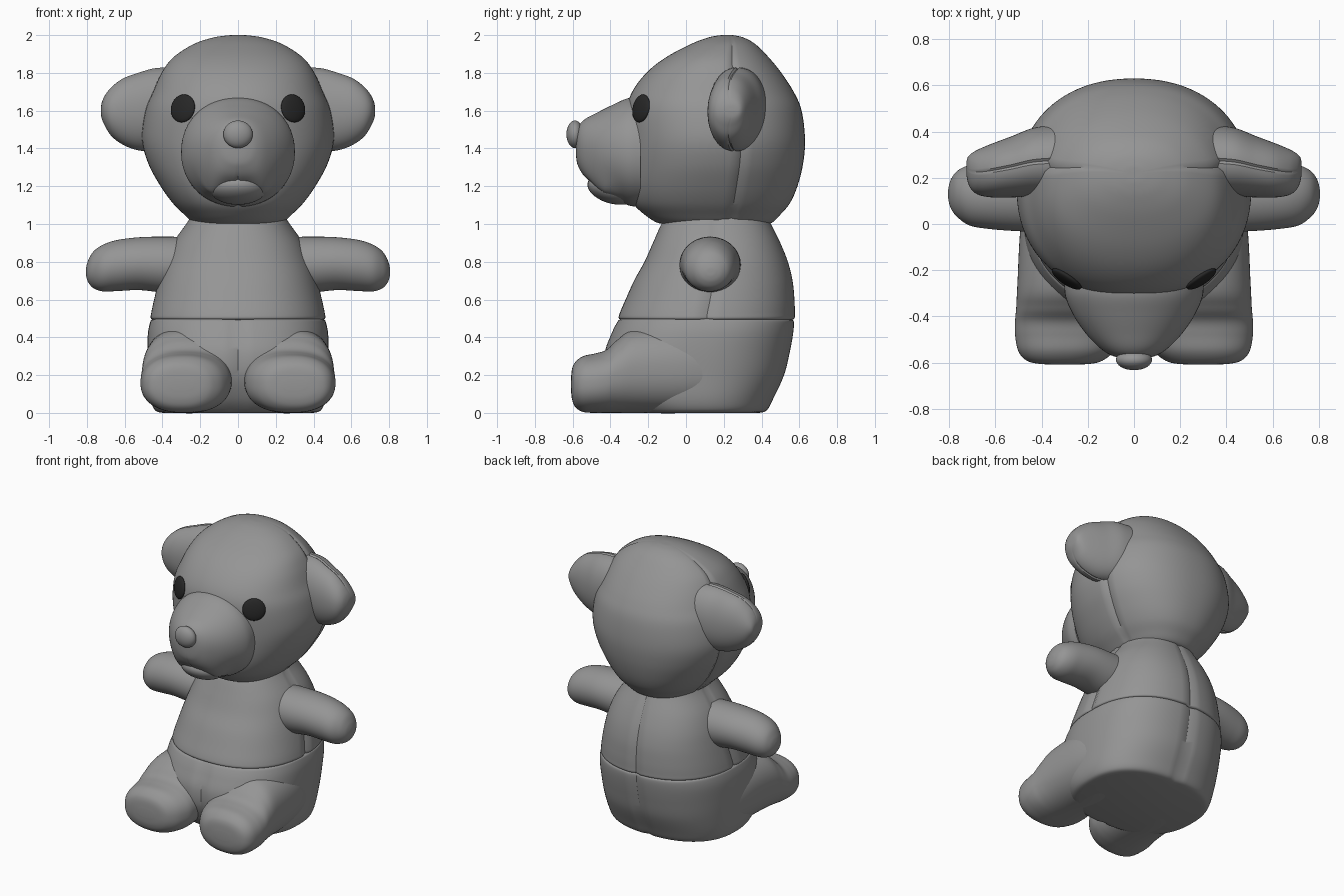
import bpy, bmesh, math
from mathutils import Vector
from mathutils.bvhtree import BVHTree

SEG, STEPS = 96, 6
AXES = {'X': lambda t, u, v: (t, u, v),
        'Y': lambda t, u, v: (u, t, v),
        'Z': lambda t, u, v: (u, v, t)}


def material(name, value):
    mat = bpy.data.materials.new(name)
    mat.diffuse_color = (value, value, value, 1)
    return mat


plush, dark = material("plush_grey", .3), material("dark_eye", .02)


def spline(rows):
    """Catmull-Rom resampling of section rows."""
    out, last = [], len(rows) - 1
    for i in range(last):
        a, b, c, d = (rows[max(0, min(last, i + k))] for k in (-1, 0, 1, 2))
        for s in range(STEPS):
            t = s / STEPS
            out.append([0.5 * (2 * q + (r - p) * t + (2 * p - 5 * q + 4 * r - w) * t * t
                               + (3 * q - p - 3 * r + w) * t ** 3)
                        for p, q, r, w in zip(a, b, c, d)])
    return out + [list(rows[-1])]


def power(x, e):
    return math.copysign(abs(x) ** e, x)


def loft(name, axis, rows, n=2.2, seams=(), mirror=False):
    """Skin superellipse sections (t, u0, u1, v0, v1); seams are stitched grooves at angles."""
    bm, rings = bmesh.new(), []
    grooves = {round(a / 360 * SEG) % SEG for a in seams}
    for t, u0, u1, v0, v1 in spline(rows):
        ring = []
        for i in range(SEG):
            a = 2 * math.pi * i / SEG
            k = 0.965 if i in grooves else 1
            u = (u0 + u1) / 2 + (u1 - u0) / 2 * k * power(math.cos(a), 2 / n)
            v = (v0 + v1) / 2 + (v1 - v0) / 2 * k * power(math.sin(a), 2 / n)
            ring.append(bm.verts.new(AXES[axis](t, u, v)))
        rings.append(ring)
    for r, s in zip(rings, rings[1:]):
        for i in range(SEG):
            j = (i + 1) % SEG
            bm.faces.new((r[i], r[j], s[j], s[i]))
    bm.faces.new(rings[0])
    bm.faces.new(rings[-1])
    bmesh.ops.recalc_face_normals(bm, faces=bm.faces)
    mesh = bpy.data.meshes.new(name)
    bm.to_mesh(mesh)
    bm.free()
    mesh.materials.append(plush)
    ob = bpy.data.objects.new(name, mesh)
    bpy.context.collection.objects.link(ob)
    if mirror:
        mod = ob.modifiers.new("Mirror", 'MIRROR')
        mod.use_mirror_merge = False
    return ob


def ball(name, loc, scale, mat=plush):
    bpy.ops.mesh.primitive_uv_sphere_add(segments=32, ring_count=20, location=loc)
    ob = bpy.context.object
    ob.name, ob.scale = name, scale
    ob.data.materials.append(mat)
    return ob


# Head, with a seam running over it from ear to ear
head = loft("head", 'Z', [
    (1.00, -.20, .20, -.12, .43), (1.01, -.24, .24, -.16, .46), (1.05, -.285, .285, -.22, .50),
    (1.11, -.345, .345, -.28, .55), (1.20, -.41, .41, -.31, .59), (1.32, -.475, .475, -.315, .62),
    (1.45, -.508, .508, -.315, .63), (1.60, -.49, .49, -.315, .612), (1.70, -.45, .45, -.285, .57),
    (1.80, -.405, .405, -.21, .505), (1.88, -.345, .345, -.11, .44), (1.95, -.24, .24, .02, .37),
    (1.985, -.14, .14, .11, .31), (1.998, -.06, .06, .17, .26), (2.0, -.01, .01, .21, .23)],
    n=2.2, seams=(15, 165))

# Muzzle with a seam under the nose and drooping cheeks
muzzle = loft("muzzle", 'Y', [
    (-.24, -.30, .30, 1.09, 1.67), (-.31, -.298, .298, 1.10, 1.665), (-.39, -.265, .265, 1.15, 1.63),
    (-.47, -.212, .212, 1.20, 1.59), (-.535, -.15, .15, 1.25, 1.555), (-.568, -.10, .10, 1.30, 1.52),
    (-.58, -.055, .055, 1.34, 1.48), (-.583, -.01, .01, 1.40, 1.42)], n=2.1, seams=(270,))
for v in muzzle.data.vertices:
    low = min(1, max(0, (1.38 - v.co.z) / .15))
    front = min(1, max(0, (-.33 - v.co.y) / .1))
    v.co.z -= .045 * low * front * math.exp(-((abs(v.co.x) - .15) / .07) ** 2)

# Lower lip and nose
ball("lower_lip", (0, -.385, 1.185), (.15, .14, .078)).rotation_euler.x = -.25
ball("nose", (0, -.588, 1.475), (.078, .045, .073))

# Ears, stitched around the rim
loft("ears", 'X', [
    (.34, .12, .43, 1.39, 1.83), (.44, .12, .415, 1.385, 1.825), (.53, .115, .38, 1.39, 1.80),
    (.61, .115, .35, 1.42, 1.77), (.67, .125, .325, 1.465, 1.725), (.705, .15, .305, 1.52, 1.68),
    (.722, .19, .285, 1.56, 1.64), (.726, .23, .255, 1.595, 1.605)],
    n=2.1, seams=(90, 270), mirror=True)

# Upper body with side and back seams
loft("upper_body", 'Z', [
    (.49, -.44, .44, -.33, .555), (.50, -.462, .462, -.355, .575), (.53, -.46, .46, -.35, .577),
    (.60, -.445, .445, -.32, .575), (.70, -.42, .42, -.275, .565), (.80, -.39, .39, -.22, .54),
    (.90, -.345, .345, -.175, .50), (1.0, -.275, .275, -.13, .45), (1.04, -.25, .25, -.10, .43)],
    n=2.3, seams=(0, 90, 180))

# Lower body with front and back seams
loft("lower_body", 'Z', [
    (0, -.40, .40, -.27, .39), (.015, -.44, .44, -.31, .43), (.08, -.465, .465, -.37, .465),
    (.20, -.475, .475, -.425, .52), (.32, -.48, .48, -.43, .55), (.42, -.477, .477, -.395, .568),
    (.48, -.465, .465, -.365, .572), (.495, -.455, .455, -.35, .56), (.505, -.43, .43, -.33, .545)],
    n=2.4, seams=(90, 270))

# Arms with rounded paws
loft("arms", 'X', [
    (.24, -.03, .29, .63, .93), (.38, -.035, .29, .635, .933), (.52, -.03, .285, .65, .93),
    (.64, -.02, .27, .645, .915), (.715, -.005, .255, .643, .89), (.765, .03, .23, .66, .855),
    (.792, .065, .195, .69, .81), (.803, .10, .16, .72, .775), (.805, .125, .135, .745, .755)],
    n=2.0, mirror=True)

# Legs, thighs sloping down to padded feet
loft("legs", 'Y', [
    (-.609, .24, .36, .12, .18), (-.603, .17, .43, .07, .235), (-.585, .125, .475, .03, .27),
    (-.545, .08, .503, .005, .30), (-.48, .045, .515, .0, .315), (-.42, .035, .515, .0, .335),
    (-.36, .03, .51, .0, .39), (-.26, .025, .505, .0, .445), (.0, .02, .49, .0, .46),
    (.2, .05, .45, .03, .40)], n=2.3, mirror=True)

# Dark button eyes, seated on the head surface
tree = BVHTree.FromPolygons([v.co for v in head.data.vertices],
                            [p.vertices[:] for p in head.data.polygons])
for side, label in ((-1, "left"), (1, "right")):
    hit, normal, _, _ = tree.ray_cast(Vector((.292 * side, -2, 1.612)), Vector((0, 1, 0)))
    eye = ball(label + "_eye", hit, (.075, .075, .022), dark)
    eye.rotation_euler = normal.to_track_quat('Z', 'Y').to_euler()

# Soft shading that keeps the stitched seams crisp
bpy.ops.object.select_all(action='SELECT')
bpy.context.view_layer.objects.active = head
bpy.ops.object.shade_smooth_by_angle(angle=math.radians(35))
